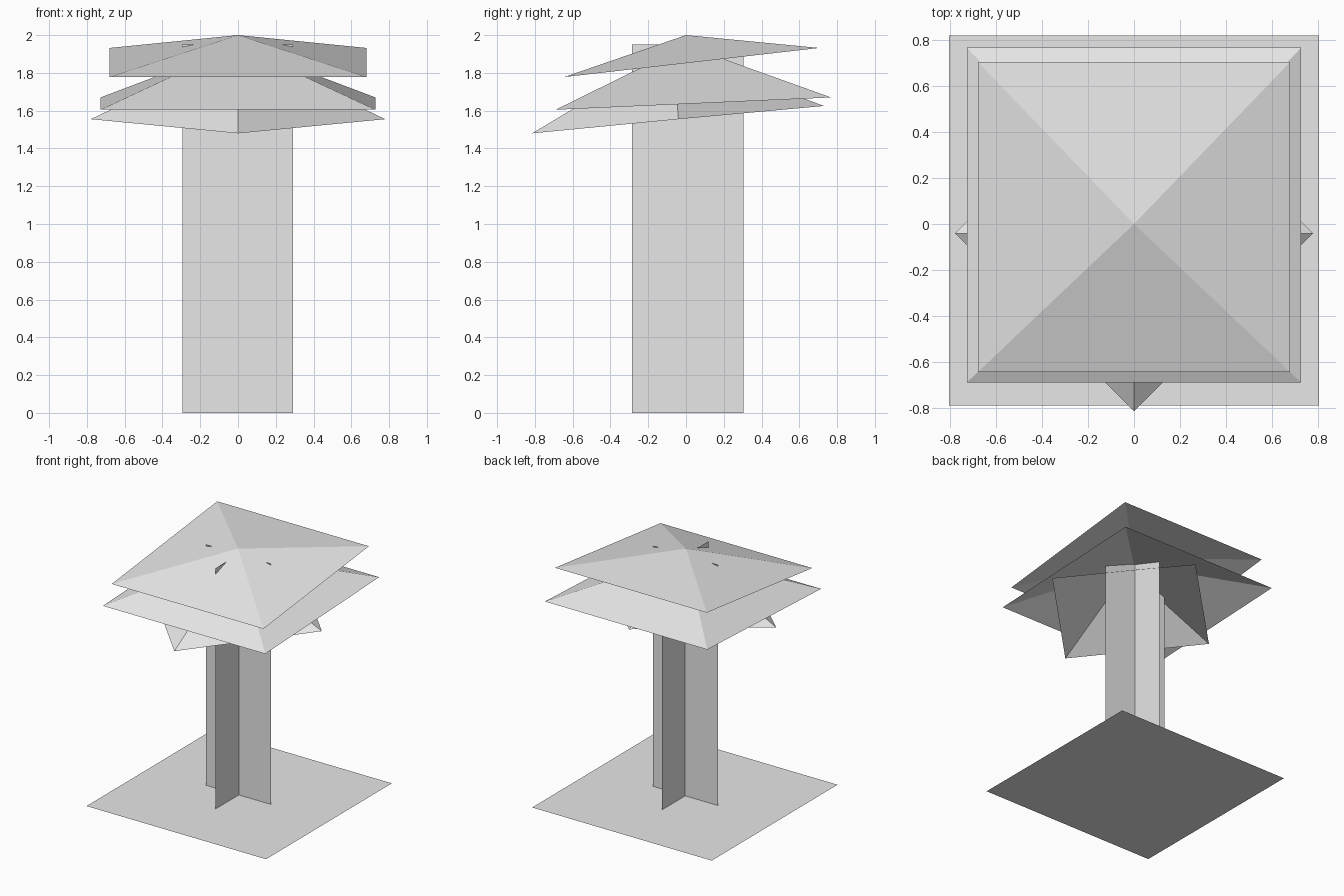
import bpy
import bmesh

if "Cube" in bpy.data.objects:
    bpy.data.objects.remove(bpy.data.objects["Cube"], do_unlink=True)

# One plain grey for the whole model
grey = bpy.data.materials.new("light_grey")
grey.use_nodes = True
colour = (0.8, 0.8, 0.8, 1)
grey.diffuse_color = colour
grey.node_tree.nodes["Principled BSDF"].inputs["Base Color"].default_value = colour


def make_object(name, bm):
    mesh = bpy.data.meshes.new(name)
    bm.to_mesh(mesh)
    bm.free()
    mesh.materials.append(grey)
    obj = bpy.data.objects.new(name, mesh)
    bpy.context.collection.objects.link(obj)
    return obj


def sheet(name, corners):
    """A single flat four-sided sheet."""
    bm = bmesh.new()
    bm.faces.new([bm.verts.new(c) for c in corners])
    return make_object(name, bm)


def canopy(name, rim, apex):
    """An open four-sided pyramid; the rim runs anticlockwise from above."""
    bm = bmesh.new()
    tip = bm.verts.new(apex)
    ring = [bm.verts.new(c) for c in rim]
    for i, vert in enumerate(ring):
        bm.faces.new((vert, ring[(i + 1) % 4], tip))
    return make_object(name, bm)


def square_rim(half, front, back):
    """Tilted square rim; front and back are (y, z) pairs."""
    return [(-half, *front), (half, *front), (half, *back), (-half, *back)]


def diamond_rim(half, front, side, back):
    """Tilted rim with one corner pointing to each side."""
    return [(0, *front), (half, *side), (0, *back), (-half, *side)]


# Ground
sheet("ground", [(-0.805, -0.79, 0), (0.805, -0.79, 0),
                 (0.805, 0.82, 0), (-0.805, 0.82, 0)])

# Trunk of two crossed sheets
TOP = 1.95
sheet("trunk_across", [(-0.295, 0.01, 0), (0.29, 0.01, 0),
                       (0.29, 0.01, TOP), (-0.295, 0.01, TOP)])
sheet("trunk_lengthwise", [(0, -0.285, 0), (0, 0.305, 0),
                           (0, 0.305, TOP), (0, -0.285, TOP)])

# Three tilted foliage layers, each an open pyramid
canopy("lower_canopy",
       diamond_rim(0.78, (-0.815, 1.48), (-0.04, 1.555), (0.73, 1.625)),
       (0, -0.07, 1.925))
canopy("middle_canopy",
       square_rim(0.728, (-0.69, 1.605), (0.768, 1.67)),
       (0, 0, 1.945))
canopy("upper_canopy",
       square_rim(0.68, (-0.645, 1.778), (0.705, 1.932)),
       (0, 0, 2.0))
